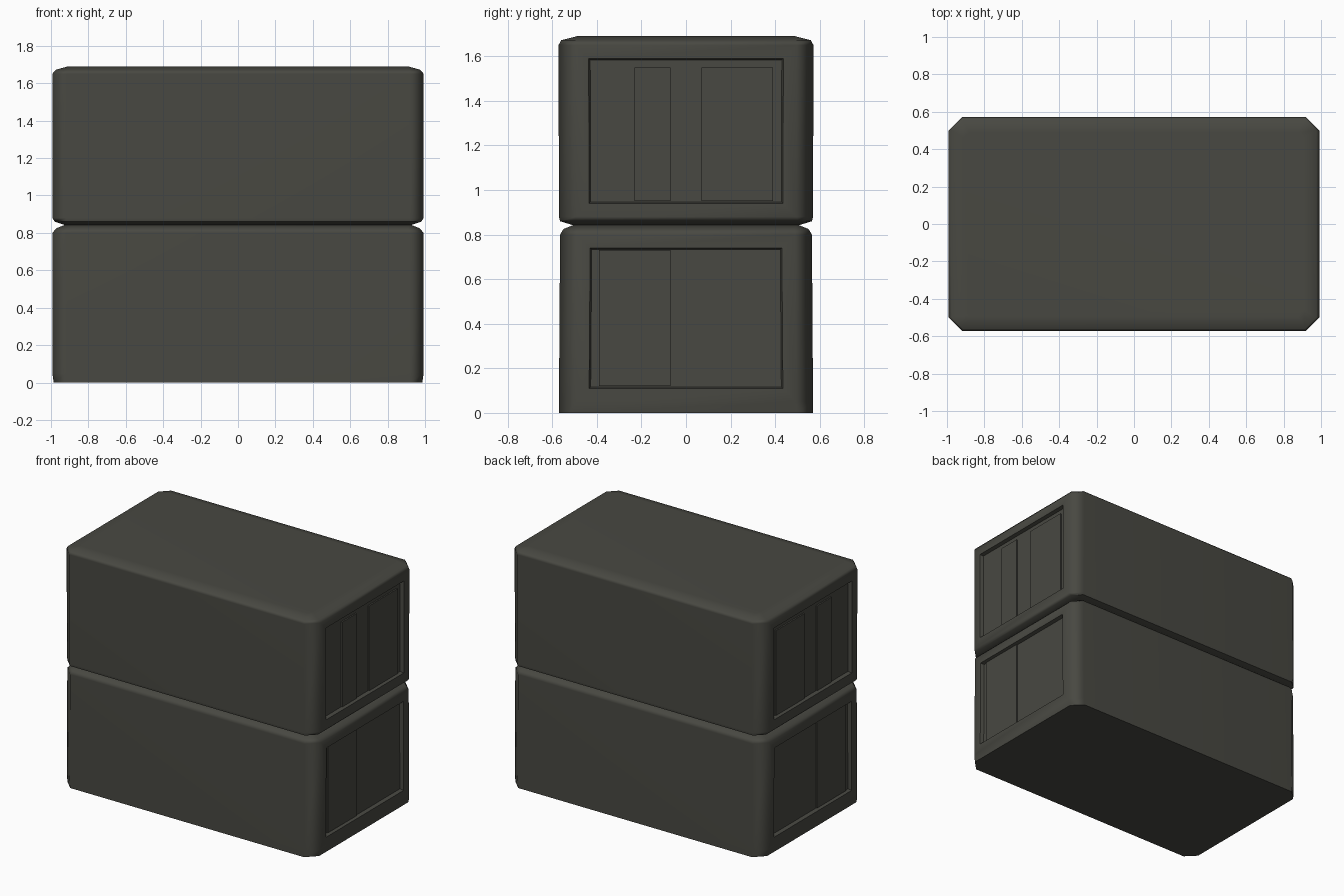
import bpy, bmesh

if "Cube" in bpy.data.objects:
    bpy.data.objects.remove(bpy.data.objects["Cube"])

mat = bpy.data.materials.new("dark olive grey")
mat.diffuse_color = (0.065, 0.065, 0.054, 1)
mat.use_nodes = True
mat.node_tree.nodes["Principled BSDF"].inputs["Base Color"].default_value = mat.diffuse_color


def finish(name, bm):
    bmesh.ops.recalc_face_normals(bm, faces=bm.faces)
    mesh = bpy.data.meshes.new(name)
    bm.to_mesh(mesh)
    bm.free()
    mesh.materials.append(mat)
    ob = bpy.data.objects.new(name, mesh)
    bpy.context.collection.objects.link(ob)
    bpy.ops.object.select_all(action='DESELECT')
    ob.select_set(True)
    bpy.context.view_layer.objects.active = ob
    bpy.ops.object.shade_smooth_by_angle(angle=1.0)
    wn = ob.modifiers.new("weighted_normals", 'WEIGHTED_NORMAL')
    wn.keep_sharp = True
    return ob


def crate(name, levels):
    """Stack chamfered rectangles (half x, half y, chamfer, z), then recess both ends."""
    bm = bmesh.new()
    rings = []
    for hx, hy, c, z in levels:
        pts = [(hx, hy - c), (hx - c, hy), (c - hx, hy), (-hx, hy - c),
               (-hx, c - hy), (c - hx, -hy), (hx - c, -hy), (hx, c - hy)]
        rings.append([bm.verts.new((x, y, z)) for x, y in pts])
    for a, b in zip(rings, rings[1:]):
        for i in range(8):
            j = (i + 1) % 8
            bm.faces.new((a[i], a[j], b[j], b[i]))
    bm.faces.new(rings[0][::-1])
    bm.faces.new(rings[-1])
    bmesh.ops.recalc_face_normals(bm, faces=bm.faces)
    # recessed end panels
    ends = [f for f in bm.faces if abs(f.normal.x) > 0.95 and f.calc_area() > 0.4]
    bmesh.ops.inset_individual(bm, faces=ends, thickness=0.085, depth=0)
    bmesh.ops.inset_individual(bm, faces=ends, thickness=0.01, depth=-0.025)
    return finish(name, bm)


def board(name, x, y0, y1, z0, z1):
    bm = bmesh.new()
    bmesh.ops.create_cube(bm, size=1)
    for v in bm.verts:
        v.co.x = x + v.co.x * 0.02
        v.co.y = (y0 + y1) / 2 + v.co.y * (y1 - y0)
        v.co.z = (z0 + z1) / 2 + v.co.z * (z1 - z0)
    finish(name, bm)


# two stacked soft-edged crates
crate("lower_crate", [(0.985, 0.57, 0.07, 0.0), (0.993, 0.57, 0.075, 0.05),
                      (0.993, 0.565, 0.075, 0.80), (0.97, 0.55, 0.06, 0.825),
                      (0.92, 0.50, 0.03, 0.845)])
crate("upper_crate", [(0.92, 0.50, 0.03, 0.84), (0.98, 0.565, 0.06, 0.86),
                      (0.993, 0.57, 0.075, 0.88), (0.993, 0.572, 0.075, 1.65),
                      (0.975, 0.56, 0.06, 1.672), (0.91, 0.49, 0.03, 1.69)])

# shallow boards inside the end recesses
for side, label in ((1, "right"), (-1, "left")):
    x = side * 0.968
    board("upper_narrow_board_" + label, x, -0.23, -0.07, 0.95, 1.55)
    board("upper_wide_board_" + label, x, 0.07, 0.39, 0.95, 1.55)
    board("lower_board_" + label, x, -0.39, -0.07, 0.12, 0.73)
